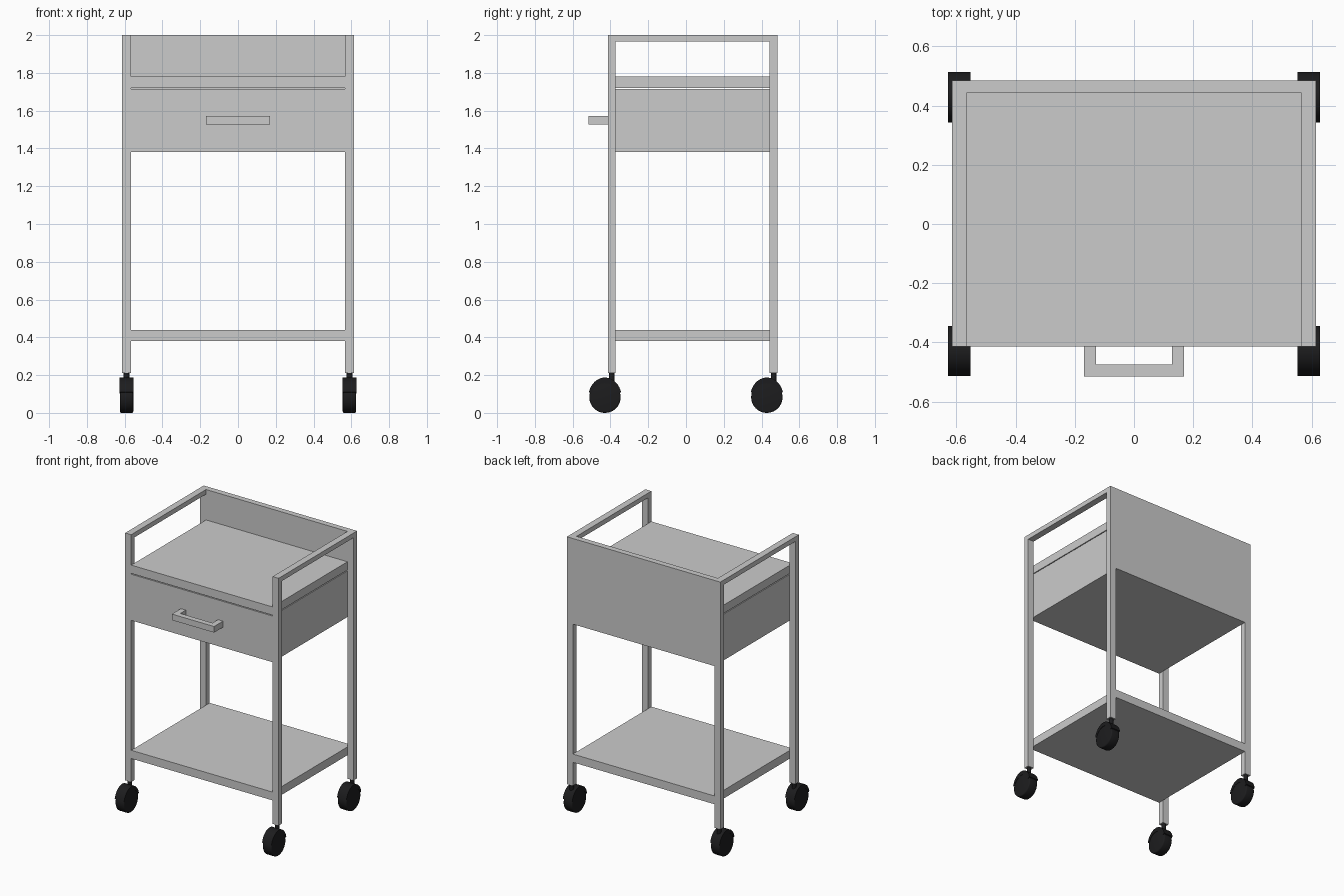
import bpy, bmesh
from math import radians, cos, sin
from mathutils import Vector, Matrix

if "Cube" in bpy.data.objects:
    bpy.data.objects.remove(bpy.data.objects["Cube"])

black = bpy.data.materials.new("black_rubber")
black.diffuse_color = (0.012, 0.012, 0.013, 1)
black.use_nodes = True
black.node_tree.nodes["Principled BSDF"].inputs["Base Color"].default_value = black.diffuse_color


def finish(name, bm, mat=None, smooth=False):
    bmesh.ops.recalc_face_normals(bm, faces=bm.faces)
    me = bpy.data.meshes.new(name)
    bm.to_mesh(me)
    bm.free()
    ob = bpy.data.objects.new(name, me)
    bpy.context.collection.objects.link(ob)
    if mat:
        me.materials.append(mat)
    if smooth:
        bpy.ops.object.select_all(action='DESELECT')
        ob.select_set(True)
        bpy.context.view_layer.objects.active = ob
        bpy.ops.object.shade_smooth_by_angle(angle=radians(35))
    return ob


def box(name, x, y, z):
    """Box from (min, max) pairs."""
    bm = bmesh.new()
    bmesh.ops.create_cube(bm, size=1)
    for v in bm.verts:
        v.co = [a + (b - a) * (c + 0.5) for (a, b), c in zip((x, y, z), v.co)]
    return finish(name, bm)


def prism(name, pts, direction, mat=None, smooth=False):
    """Extrude a closed outline along a direction."""
    bm = bmesh.new()
    face = bm.faces.new([bm.verts.new(p) for p in pts])
    out = bmesh.ops.extrude_face_region(bm, geom=[face])
    bmesh.ops.translate(bm, vec=Vector(direction),
                        verts=[g for g in out["geom"] if isinstance(g, bmesh.types.BMVert)])
    return finish(name, bm, mat, smooth)


def cylinder(name, radius, depth, matrix, bevel=0):
    bm = bmesh.new()
    bmesh.ops.create_cone(bm, cap_ends=True, segments=40, radius1=radius,
                          radius2=radius, depth=depth)
    if bevel:
        rims = [e for e in bm.edges if any(len(f.verts) > 4 for f in e.link_faces)]
        bmesh.ops.bevel(bm, geom=rims, offset=bevel, segments=3, profile=0.5, affect='EDGES')
    bm.transform(matrix)
    return finish(name, bm, black, True)


XO, XI = 0.614, 0.566                      # post outer / inner x
FRONT, BACK = (-0.413, -0.373), (0.443, 0.485)
FULL = (FRONT[0], BACK[1])


def caster(label, cx, post_y):
    cy, cz, w = post_y - 0.036, 0.083, 0.075
    cylinder(label + "_wheel", 0.083, w - 0.004,
             Matrix.Translation((cx, cy, cz)) @ Matrix.Rotation(radians(90), 4, 'Y'), 0.008)
    # curved hood over the wheel, fuller towards the stem
    angles = [radians(15 + i * 150 / 20) for i in range(21)]
    outer = [(cx - w / 2, cy + 0.088 * cos(a), cz + 0.104 * sin(a)) for a in angles]
    inner = [(cx - w / 2, cy + 0.074 * cos(a), cz + 0.074 * sin(a)) for a in reversed(angles)]
    prism(label + "_hood", outer + inner, (w, 0, 0), black, True)
    cylinder(label + "_stem", 0.015, 0.06, Matrix.Translation((cx, post_y, 0.185)))


# posts, side rails and casters
for side, s in (("left", -1), ("right", 1)):
    xs = tuple(sorted((s * XI, s * XO)))
    for end, ys in (("front", FRONT), ("back", BACK)):
        label = f"{end}_{side}"
        box(label + "_post", xs, ys, (0.21, 2.0))
        caster(label + "_caster", s * 0.59, sum(ys) / 2)
    box(side + "_top_rail", xs, (FRONT[1], BACK[0]), (1.966, 2.0))

# shelves, drawer and back panel
box("lower_shelf", (-XI, XI), FULL, (0.38, 0.44))
box("top_tray", (-XI, XI), (FULL[0], BACK[0]), (1.72, 1.78))
box("drawer", (-XI, XI), (FULL[0], BACK[0]), (1.38, 1.714))
box("back_panel", (-XI, XI), BACK, (1.38, 2.0))

# U-shaped drawer handle
h, t, y0, y1 = 0.169, 0.04, FRONT[0], -0.515
prism("drawer_handle",
      [(x, y, 1.527) for x, y in ((-h, y0), (-h, y1), (h, y1), (h, y0), (h - t, y0),
                                  (h - t, y1 + t), (t - h, y1 + t), (t - h, y0))],
      (0, 0, 0.044))
